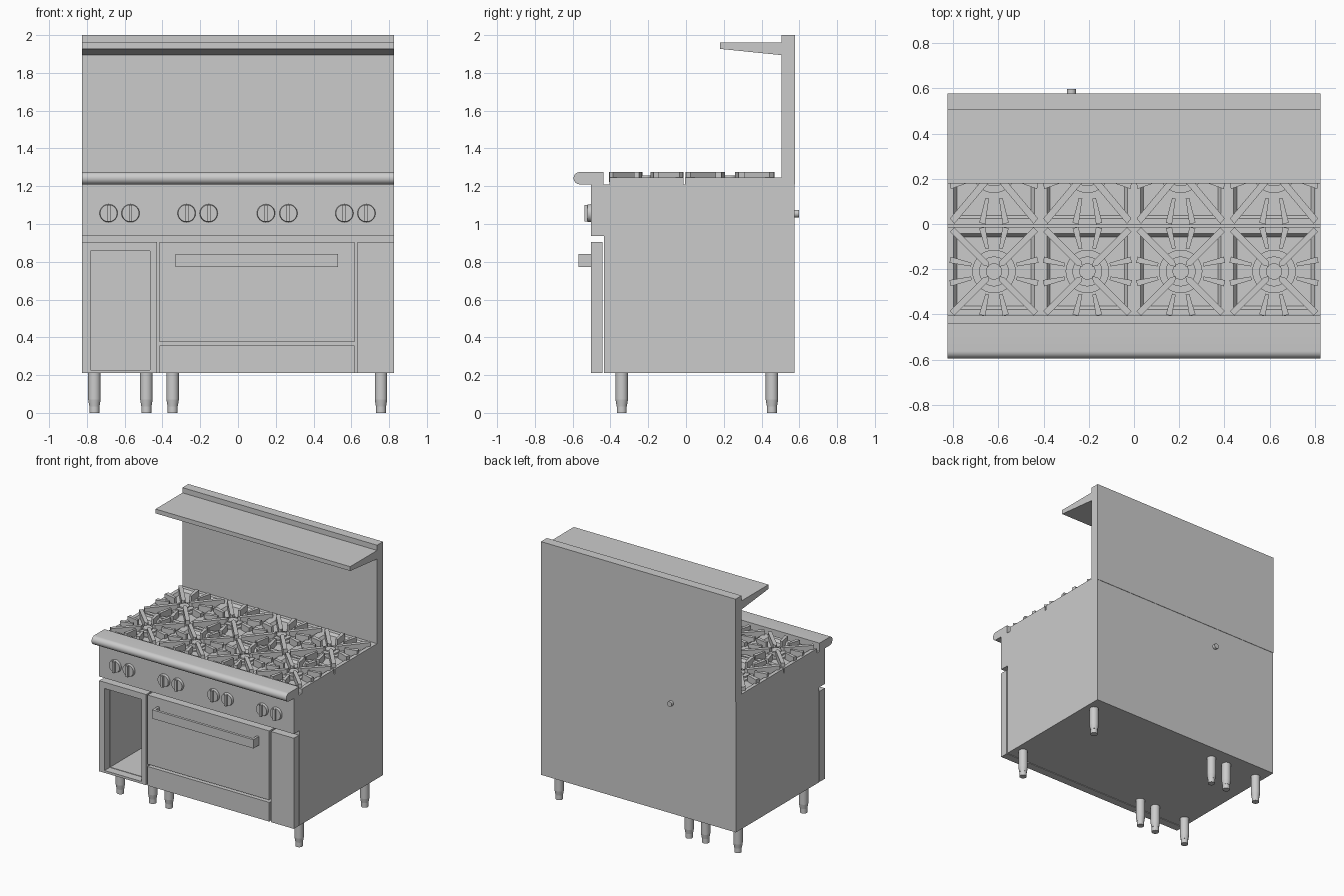
import bpy, bmesh, math
from mathutils import Matrix, Vector

if "Cube" in bpy.data.objects:
    bpy.data.objects.remove(bpy.data.objects["Cube"])

W = 0.826  # half width of the range


def finish(name, bm, smooth=False):
    bmesh.ops.recalc_face_normals(bm, faces=bm.faces)
    me = bpy.data.meshes.new(name)
    bm.to_mesh(me)
    bm.free()
    ob = bpy.data.objects.new(name, me)
    bpy.context.collection.objects.link(ob)
    if smooth:
        bpy.ops.object.select_all(action='DESELECT')
        ob.select_set(True)
        bpy.context.view_layer.objects.active = ob
        bpy.ops.object.shade_smooth_by_angle(angle=math.radians(35))
    return ob


def add_prism(bm, pts, axis, lo, hi):
    """Extrude a 2D outline along z (xy outline) or x (yz outline)."""
    def put(p, t):
        return bm.verts.new((p[0], p[1], t) if axis == 'z' else (t, p[0], p[1]))
    a = [put(p, lo) for p in pts]
    b = [put(p, hi) for p in pts]
    bm.faces.new(a)
    bm.faces.new(b[::-1])
    for i in range(len(pts)):
        j = (i + 1) % len(pts)
        bm.faces.new((a[i], b[i], b[j], a[j]))


def add_box(bm, x0, x1, y0, y1, z0, z1):
    add_prism(bm, [(x0, y0), (x1, y0), (x1, y1), (x0, y1)], 'z', z0, z1)


def box(name, *dims):
    bm = bmesh.new()
    add_box(bm, *dims)
    return finish(name, bm)


def add_cone(bm, loc, r1, r2, depth, along_y=False, seg=24):
    rot = Matrix.Rotation(math.pi / 2, 4, 'X') if along_y else Matrix()
    bmesh.ops.create_cone(bm, cap_ends=True, segments=seg, radius1=r1, radius2=r2,
                          depth=depth, matrix=Matrix.Translation(loc) @ rot)


# main body and open cabinet frame, hollowed by one cutter
body = box("body", -W, W, -0.435, 0.575, 0.21, 1.21)
cabinet = box("open_cabinet_frame", -W, -0.428, -0.503, -0.441, 0.21, 0.905)
cutter = box("cabinet_cutter", -0.78, -0.467, -0.6, 0.5, 0.228, 0.857)
cutter.hide_render = True
for ob in (body, cabinet):
    mod = ob.modifiers.new("opening", 'BOOLEAN')
    mod.operation = 'DIFFERENCE'
    mod.solver = 'EXACT'
    mod.object = cutter
    bpy.context.view_layer.objects.active = ob
    bpy.ops.object.modifier_apply(modifier=mod.name)
bpy.data.objects.remove(cutter)

# front panels
box("oven_door", -0.415, 0.617, -0.503, -0.441, 0.375, 0.905)
box("kick_panel", -0.415, 0.617, -0.503, -0.441, 0.21, 0.357)
box("right_panel", 0.632, W, -0.503, -0.441, 0.21, 0.905)
box("control_panel", -W, W, -0.503, -0.434, 0.937, 1.212)

# oven handle: flat bar with returned ends
bm = bmesh.new()
add_prism(bm, [(-0.33, -0.502), (-0.33, -0.57), (0.53, -0.57), (0.53, -0.502),
               (0.512, -0.502), (0.512, -0.55), (-0.312, -0.55), (-0.312, -0.502)],
          'z', 0.773, 0.84)
finish("oven_handle", bm)

# rounded front rail
bm = bmesh.new()
arc = [(-0.5625 - 0.0325 * math.sin(a), 1.2425 + 0.0325 * math.cos(a))
       for a in [math.pi * i / 14 for i in range(15)]]
add_prism(bm, [(-0.438, 1.275)] + arc + [(-0.438, 1.21)], 'x', -W, W)
finish("front_rail", bm, True)

# backguard and wedge shelf
box("backguard", -W, W, 0.506, 0.578, 1.21, 2.0)
bm = bmesh.new()
add_prism(bm, [(0.507, 1.96), (0.18, 1.96), (0.18, 1.927), (0.507, 1.894)], 'x', -W, W)
finish("shelf", bm)

# control knobs: disc with a vertical grip
for i, x in enumerate((-0.685, -0.569, -0.272, -0.155, 0.148, 0.267, 0.563, 0.68)):
    bm = bmesh.new()
    add_cone(bm, (x, -0.512, 1.057), 0.048, 0.045, 0.02, True, 32)
    add_box(bm, x - 0.009, x + 0.009, -0.538, -0.515, 1.014, 1.1)
    finish(f"knob_{i + 1}", bm, True)

# legs with stepped feet
for i, x in enumerate((-0.76, -0.485, -0.346, 0.757)):
    for j, y in enumerate((-0.34, 0.455)):
        bm = bmesh.new()
        add_cone(bm, (x, y, 0.1425), 0.033, 0.033, 0.145)
        add_cone(bm, (x, y, 0.0525), 0.027, 0.033, 0.035)
        add_cone(bm, (x, y, 0.0175), 0.026, 0.026, 0.035)
        finish(f"leg_{i + 1}_{'back' if j else 'front'}", bm, True)

# gas inlet on the back
bm = bmesh.new()
add_cone(bm, (-0.277, 0.583, 1.055), 0.02, 0.02, 0.028, True)
finish("gas_inlet", bm, True)

# shared grate mesh: four diagonal bars and eight wedge fingers
Z0, Z1 = 1.222, 1.275
bm = bmesh.new()
for k in range(4):
    rot = Matrix.Rotation(k * math.pi / 2, 2)
    d, n = Vector((0.7071, 0.7071)), Vector((-0.7071, 0.7071))
    bar = [d * 0.03, d * 0.05 - n * 0.014, d * 0.262 - n * 0.014,
           d * 0.262 + n * 0.014, d * 0.05 + n * 0.014]
    add_prism(bm, [rot @ p for p in bar], 'z', Z0, Z1)
    for s in (-1, 1):
        a, b = Vector((0.1, s * 0.03)), Vector((0.194, s * 0.052))
        side = (b - a).normalized().orthogonal()
        wedge = [a - side * 0.008, b - side * 0.014, b + side * 0.014, a + side * 0.008]
        add_prism(bm, [rot @ p for p in wedge], 'z', Z0, Z1)
first = finish("grate_1", bm)

# burner cells: recessed top plate, grate and stepped burner
cell = 2 * W / 4
n = 0
for y0, y1, cy, sy in ((-0.406, -0.014, -0.21, 1.0), (-0.004, 0.506, 0.233, 1.19)):
    for i in range(4):
        n += 1
        x0 = -W + i * cell
        cx = x0 + cell / 2
        bm = bmesh.new()
        add_box(bm, x0, x0 + cell, y0, y1, 1.2, 1.245)
        bm.normal_update()
        top = max(bm.faces, key=lambda f: f.calc_center_median().z)
        bmesh.ops.recalc_face_normals(bm, faces=bm.faces)
        bmesh.ops.inset_region(bm, faces=[top], thickness=0.04)
        bmesh.ops.inset_region(bm, faces=[top], thickness=0.02, depth=-0.02)
        finish(f"top_plate_{n}", bm)

        grate = first
        if n > 1:
            grate = bpy.data.objects.new(f"grate_{n}", first.data)
            bpy.context.collection.objects.link(grate)
        grate.location = (cx, cy, 0)
        grate.scale = (1, sy, 1)

        bm = bmesh.new()
        for r, z in ((0.096, 1.236), (0.066, 1.247), (0.036, 1.257)):
            add_cone(bm, (cx, cy, (1.22 + z) / 2), r, r, z - 1.22, seg=32)
        finish(f"burner_{n}", bm, True)
